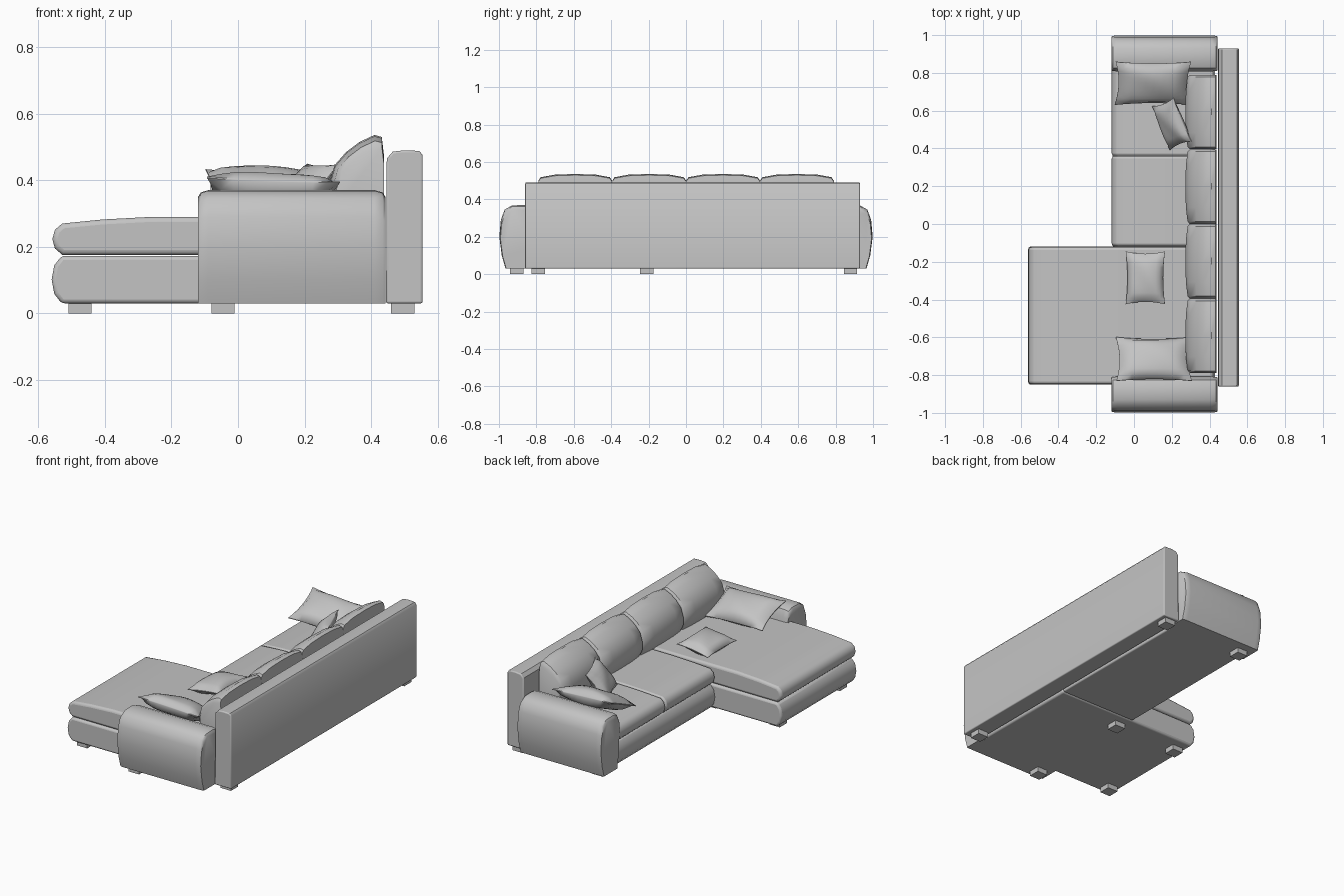
import bpy, bmesh, math
from mathutils import Vector, Euler

cube = bpy.data.objects.get("Cube")
if cube:
    bpy.data.objects.remove(cube, do_unlink=True)

fabric = bpy.data.materials.new("light grey fabric")
fabric.use_nodes = True
GREY = (0.55, 0.55, 0.55, 1)
fabric.diffuse_color = GREY
fabric.node_tree.nodes["Principled BSDF"].inputs["Base Color"].default_value = GREY


def finish(name, bm, bevel=0, angle=40):
    bmesh.ops.recalc_face_normals(bm, faces=bm.faces)
    mesh = bpy.data.meshes.new(name)
    bm.to_mesh(mesh)
    bm.free()
    mesh.materials.append(fabric)
    obj = bpy.data.objects.new(name, mesh)
    bpy.context.collection.objects.link(obj)
    if bevel:
        mod = obj.modifiers.new("soft edges", "BEVEL")
        mod.width, mod.segments = bevel, 3
        mod.limit_method, mod.angle_limit = "ANGLE", math.radians(50)
    bpy.ops.object.select_all(action="DESELECT")
    obj.select_set(True)
    bpy.context.view_layer.objects.active = obj
    bpy.ops.object.shade_smooth_by_angle(angle=math.radians(angle))
    return obj


def loft(name, profile, stations, along="y", anchor=(0, 0), bevel=0):
    """Sweep a closed profile through (position, scale) stations."""
    bm = bmesh.new()
    rings = []
    for pos, s in stations:
        ring = []
        for a, z in profile:
            a, z = anchor[0] + (a - anchor[0]) * s, anchor[1] + (z - anchor[1]) * s
            ring.append(bm.verts.new((a, pos, z) if along == "y" else (pos, a, z)))
        rings.append(ring)
    n = len(profile)
    for r, q in zip(rings, rings[1:]):
        for i in range(n):
            bm.faces.new((r[i], r[(i + 1) % n], q[(i + 1) % n], q[i]))
    bm.faces.new(rings[0])
    bm.faces.new(rings[-1])
    return finish(name, bm, bevel)


def pillow(name, size, centre, tilt, n=10):
    """Stuffed pillow with pinched corners and a thin seam."""
    bm = bmesh.new()
    bmesh.ops.create_cube(bm, size=2)
    bmesh.ops.subdivide_edges(bm, edges=[e for e in bm.edges
                              if abs(e.verts[0].co.z - e.verts[1].co.z) < 0.1],
                              cuts=n - 1, use_grid_fill=True)
    rot = Euler([math.radians(t) for t in tilt]).to_matrix()
    for v in bm.verts:
        u, w, side = v.co
        puff = max(0, (1 - u * u) * (1 - w * w)) ** 0.45
        wrinkle = 1 + 0.08 * math.sin(4 * u + 3 * w)
        p = Vector((u * (1 - 0.09 * (1 - w * w) * abs(u)) * size[0] / 2,
                    w * (1 - 0.09 * (1 - u * u) * abs(w)) * size[1] / 2,
                    side * (0.04 + 0.96 * puff * wrinkle) * size[2] / 2))
        v.co = rot @ p + Vector(centre)
    return finish(name, bm)


def box_foot(name, x, y):
    bm = bmesh.new()
    bmesh.ops.create_cube(bm, size=1)
    for v in bm.verts:
        v.co = Vector((x + v.co.x * 0.07, y + v.co.y * 0.07, 0.016 + v.co.z * 0.032))
    return finish(name, bm)


def seat_profile(front, back, bottom, top, crown):
    """Rounded front roll running back to a flat rear."""
    h = top - bottom
    return [(front + 0.03, bottom), (front + 0.008, bottom + h * 0.2),
            (front, bottom + h * 0.5), (front + 0.008, bottom + h * 0.8),
            (front + 0.03, top), (front + 0.15, top + crown * 0.6),
            (front + 0.3, top + crown), (back, top + crown), (back, bottom)]


# Bases
loft("chaise_base", seat_profile(-0.56, 0.43, 0.03, 0.173, 0),
     [(-0.85, 1), (-0.12, 1)], bevel=0.012)
loft("seat_base", seat_profile(-0.115, 0.43, 0.03, 0.173, 0),
     [(-0.12, 1), (0.84, 1)], bevel=0.008)

# Seat cushions
loft("chaise_cushion", seat_profile(-0.558, 0.42, 0.176, 0.27, 0.02),
     [(-0.848, 1), (-0.122, 1)], bevel=0.015)
for name, y0, y1 in (("middle_seat_cushion", -0.115, 0.358),
                     ("end_seat_cushion", 0.362, 0.83)):
    loft(name, seat_profile(-0.118, 0.42, 0.176, 0.274, 0.012),
         [(y0, 1), (y1, 1)], bevel=0.012)

# Backrest panel
loft("backrest", [(0.445, 0.03), (0.555, 0.03), (0.555, 0.475), (0.545, 0.488),
                  (0.50, 0.49), (0.465, 0.486), (0.447, 0.465)],
     [(-0.86, 1), (0.93, 1)], bevel=0.006)

# Bulging arms, mirrored
arm = [(0.83, 0.03), (0.965, 0.03), (0.985, 0.1), (0.998, 0.2), (0.99, 0.29),
       (0.97, 0.345), (0.93, 0.368), (0.86, 0.37), (0.825, 0.358), (0.808, 0.32),
       (0.81, 0.15)]
for name, side in (("left_arm", 1), ("right_arm", -1)):
    loft(name, [(side * y, z) for y, z in arm],
         [(-0.12, 0.94), (-0.112, 0.98), (-0.09, 1), (0.41, 1), (0.435, 0.98),
          (0.443, 0.94)], along="x", anchor=(side * 0.9, 0.03))

# Back cushions
back = [(0.30, 0.285), (0.275, 0.33), (0.272, 0.385), (0.29, 0.445), (0.325, 0.485),
        (0.365, 0.515), (0.41, 0.536), (0.432, 0.53), (0.438, 0.48), (0.438, 0.285)]
for i in range(4):
    mid = -0.592 + i * 0.395
    loft(f"back_cushion_{i + 1}", back,
         [(mid + d, s) for d, s in ((-0.197, 0.86), (-0.185, 0.93), (-0.11, 0.985),
                                    (0, 1), (0.11, 0.985), (0.185, 0.93), (0.197, 0.86))],
         anchor=(0.438, 0.285))

# Throw pillows
pillow("right_arm_pillow", (0.4, 0.25, 0.11), (0.105, -0.715, 0.355), (-22, 2, 0))
pillow("left_arm_pillow", (0.4, 0.25, 0.11), (0.1, 0.745, 0.37), (24, 3, 0))
pillow("chaise_pillow", (0.21, 0.28, 0.08), (0.06, -0.285, 0.325), (0, -8, 0))
pillow("corner_pillow", (0.2, 0.25, 0.08), (0.2, 0.53, 0.37), (0, -52, 22))

# Feet
for i, (x, y) in enumerate(((0.495, 0.88), (0.495, -0.79), (-0.045, 0.88), (-0.045, -0.905),
                            (-0.045, -0.21), (-0.475, -0.21), (-0.475, -0.79))):
    box_foot(f"foot_{i + 1}", x, y)
